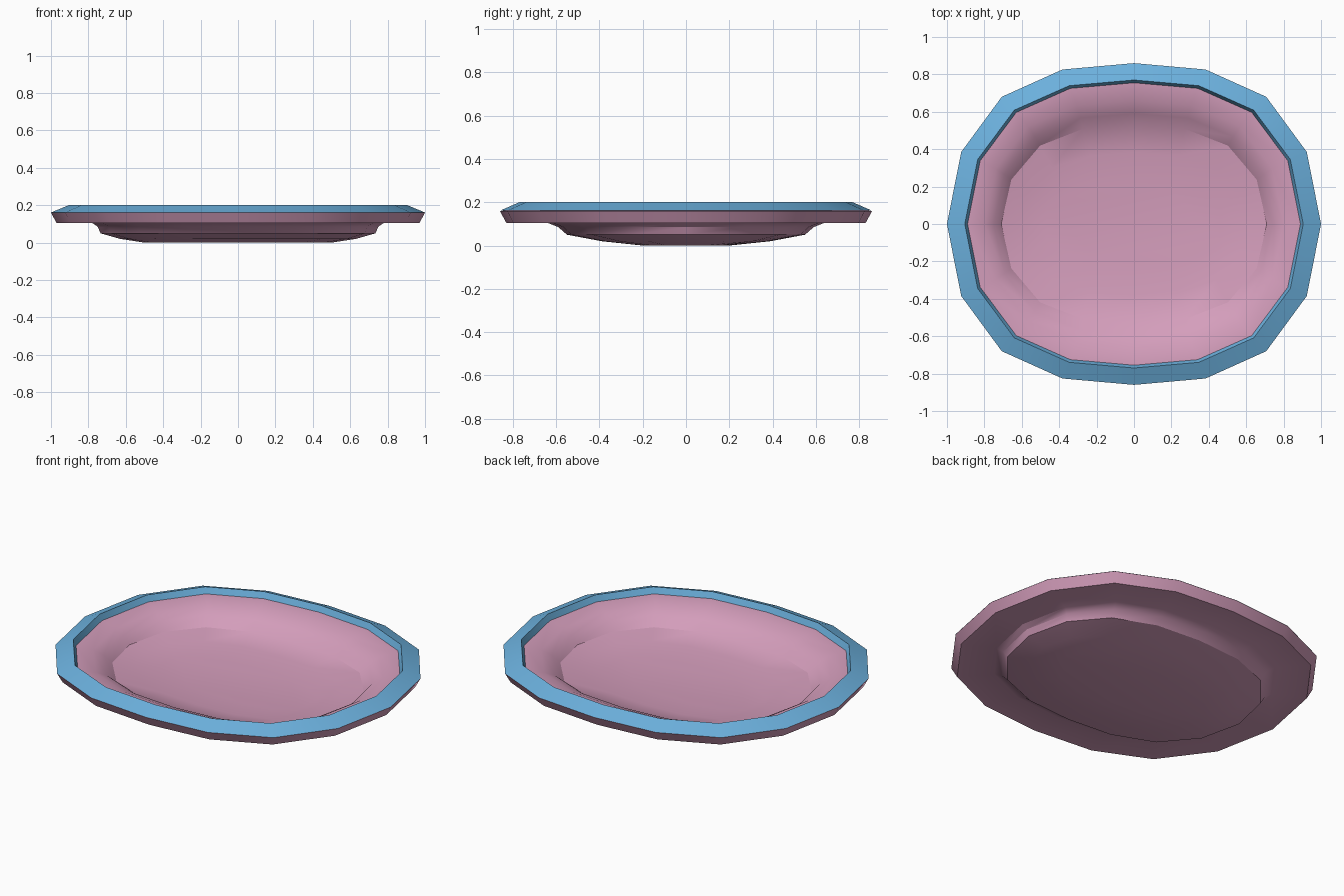
import bpy, bmesh, math

if "Cube" in bpy.data.objects:
    bpy.data.objects.remove(bpy.data.objects["Cube"])

# Oval outline with 16 sides: flattened at the front and back
N = 16
Y_QUARTER = [0.0, 0.385, 0.68, 0.826, 0.86]


def outline(i):
    """Unit outline point i; both half widths are 1."""
    q = i % N
    x = math.cos(2 * math.pi * q / N)
    k = q if q <= 4 else abs(8 - q) if q <= 12 else 16 - q
    y = Y_QUARTER[k] / 0.86
    return x, (y if q <= 8 else -y)


def material(name, rgb):
    m = bpy.data.materials.new(name)
    m.diffuse_color = (*rgb, 1)
    m.use_nodes = True
    m.node_tree.nodes["Principled BSDF"].inputs["Base Color"].default_value = m.diffuse_color
    return m


def loft(name, rings, mat, caps=False):
    """Skin a list of rings (half width x, half width y, z)."""
    bm = bmesh.new()
    loops = []
    for rx, ry, z in rings:
        loops.append([bm.verts.new((rx * outline(i)[0], ry * outline(i)[1], z))
                      for i in range(N)])
    for a, b in zip(loops, loops[1:]):
        for i in range(N):
            j = (i + 1) % N
            bm.faces.new((a[i], a[j], b[j], b[i]))
    if caps:
        bm.faces.new(list(reversed(loops[0])))
        bm.faces.new(loops[-1])
    me = bpy.data.meshes.new(name)
    bm.to_mesh(me)
    bm.free()
    me.materials.append(mat)
    ob = bpy.data.objects.new(name, me)
    bpy.context.collection.objects.link(ob)
    bpy.ops.object.select_all(action='DESELECT')
    ob.select_set(True)
    bpy.context.view_layer.objects.active = ob
    bpy.ops.object.shade_smooth_by_angle(angle=math.radians(30))
    return ob


pink = material("dusty pink", (0.66, 0.34, 0.50))
blue = material("sky blue", (0.15, 0.44, 0.73))

# Dish: underside from the middle outwards, outer edge, then the inner well
underside = [(0.50, 0.20, 0.0), (0.63, 0.39, 0.02), (0.735, 0.55, 0.05),
             (0.75, 0.59, 0.085), (0.78, 0.64, 0.105), (0.97, 0.83, 0.105),
             (1.0, 0.86, 0.16)]
well = [(0.89, 0.755, 0.165), (0.80, 0.66, 0.145), (0.75, 0.59, 0.115),
        (0.71, 0.53, 0.07), (0.62, 0.38, 0.05), (0.50, 0.20, 0.035)]
loft("dish", underside + well, pink, caps=True)

# Rim: sloping band and short inner wall, seated on the dish
loft("rim", [(1.0, 0.86, 0.161), (0.905, 0.77, 0.2), (0.89, 0.755, 0.165)], blue)
